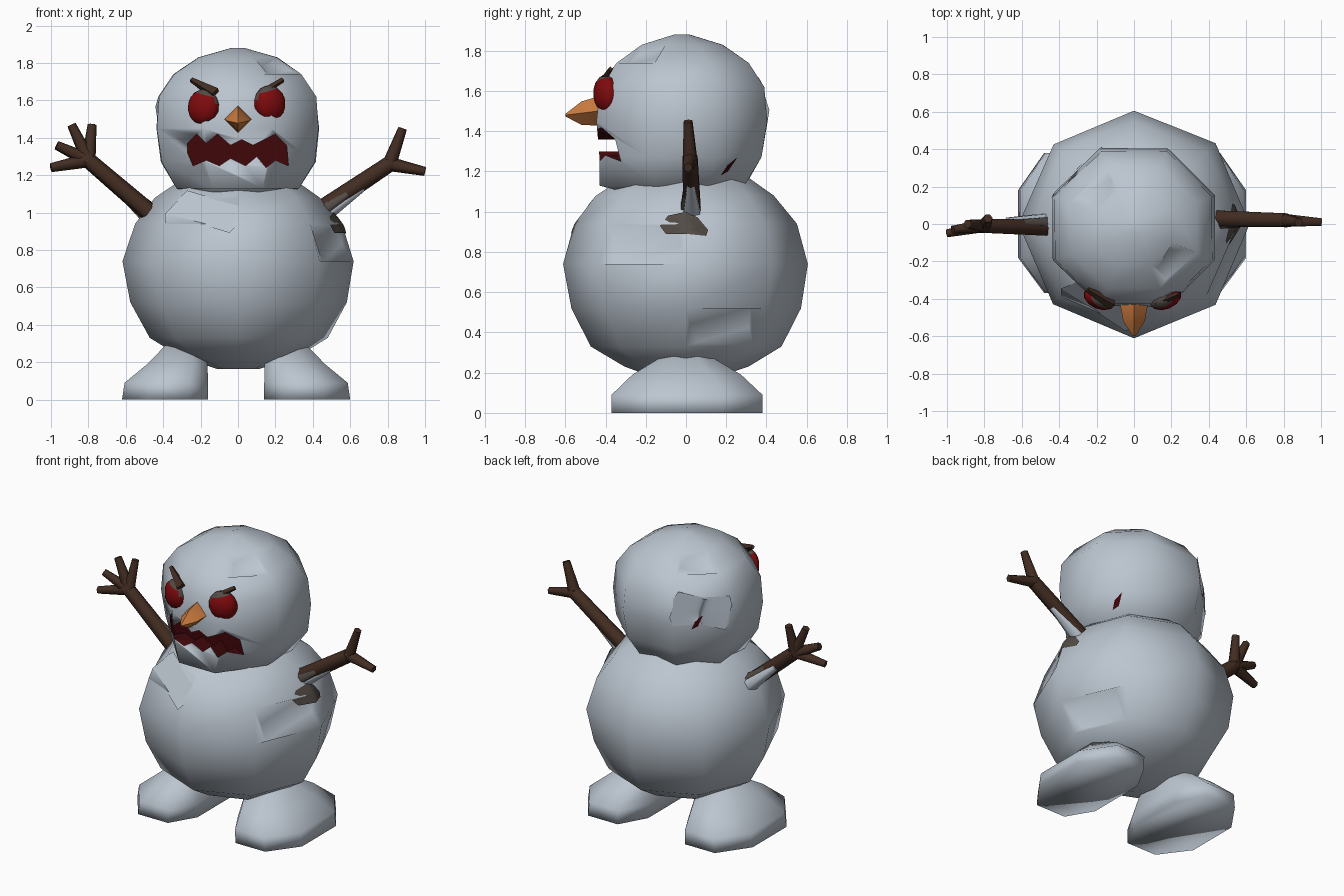
import bpy, bmesh, math, random
from mathutils import Vector, Matrix
from mathutils.bvhtree import BVHTree

random.seed(4)
cube = bpy.data.objects.get("Cube")
if cube:
    bpy.data.objects.remove(cube)


def material(name, rgb):
    m = bpy.data.materials.new(name)
    m.use_nodes = True
    m.diffuse_color = (*rgb, 1)
    bsdf = m.node_tree.nodes["Principled BSDF"]
    bsdf.inputs["Base Color"].default_value = (*rgb, 1)
    bsdf.inputs["Roughness"].default_value = 0.8
    return m


snow = material("snow", (0.50, 0.56, 0.63))
bark = material("bark", (0.055, 0.026, 0.016))
stain = material("dirty snow", (0.085, 0.07, 0.06))
red = material("eye red", (0.22, 0.003, 0.004))
maroon = material("mouth dark red", (0.05, 0.002, 0.003))
orange = material("carrot orange", (0.60, 0.20, 0.05))


def finish(bm, name, mat, angle=60):
    bmesh.ops.recalc_face_normals(bm, faces=bm.faces[:])
    mesh = bpy.data.meshes.new(name)
    bm.to_mesh(mesh)
    bm.free()
    mesh.materials.append(mat)
    ob = bpy.data.objects.new(name, mesh)
    bpy.context.collection.objects.link(ob)
    bpy.ops.object.select_all(action='DESELECT')
    ob.select_set(True)
    bpy.context.view_layer.objects.active = ob
    bpy.ops.object.shade_smooth_by_angle(angle=math.radians(angle))
    return ob


def loft(bm, rings):
    """Skin a stack of equally long point rings and cap both ends."""
    rows = [[bm.verts.new(p) for p in ring] for ring in rings]
    n = len(rows[0])
    for a, b in zip(rows, rows[1:]):
        for i in range(n):
            j = (i + 1) % n
            bm.faces.new((a[i], a[j], b[j], b[i]))
    bm.faces.new(rows[0][::-1])
    bm.faces.new(rows[-1])


def ball(profile, turn, y0, wide, jitter, sides=8):
    rings = []
    for z, r in profile:
        ring = []
        for i in range(sides):
            a = (i + turn) * math.tau / sides
            q = r + random.uniform(-jitter, jitter)
            ring.append((wide * q * math.cos(a), q * math.sin(a) + y0, z))
        rings.append(ring)
    bm = bmesh.new()
    loft(bm, rings)
    return bm


def dent(bm, points, width, depth):
    """Press a crooked hollow into the face nearest each point."""
    for p in points:
        f = min(bm.faces, key=lambda f: (f.calc_center_median() - Vector(p)).length)
        bmesh.ops.inset_individual(bm, faces=[f], thickness=width, depth=-depth)
        spin = Matrix.Rotation(random.choice((-0.3, 0.3)), 3, f.normal)
        bmesh.ops.rotate(bm, verts=f.verts[:], cent=f.calc_center_median(), matrix=spin)


def tube(bm, a, b, r1, r2, sides=6):
    a, b = Vector(a), Vector(b)
    d = b - a
    m = Matrix.Translation((a + b) / 2) @ d.to_track_quat('Z', 'Y').to_matrix().to_4x4()
    bmesh.ops.create_cone(bm, cap_ends=True, segments=sides, radius1=r1, radius2=r2,
                          depth=d.length, matrix=m)


def patch(name, target, center, direction, outline, mat):
    """Thin mark laid on a surface; outline is (sideways, up) around the centre."""
    tree = BVHTree.FromObject(target, bpy.context.evaluated_depsgraph_get())
    d = Vector(direction).normalized()
    side = d.cross(Vector((0, 0, 1))).normalized()
    bm = bmesh.new()

    def drop(u, v):
        p = Vector(center) + side * u + Vector((0, 0, v))
        hit = tree.ray_cast(p - d, d)[0] or p
        return bm.verts.new(hit - d * 0.008)

    hub = drop(0, 0)
    mid = [drop(u / 2, v / 2) for u, v in outline]
    rim = [drop(u, v) for u, v in outline]
    for i in range(len(rim)):
        j = (i + 1) % len(rim)
        bm.faces.new((hub, mid[i], mid[j]))
        bm.faces.new((mid[i], rim[i], rim[j], mid[j]))
    return finish(bm, name, mat)


# Body: a coarse eight-sided snowball with hollows
bm = ball([(0.165, 0.12), (0.23, 0.31), (0.33, 0.47), (0.52, 0.57), (0.74, 0.605),
           (0.94, 0.55), (1.08, 0.44), (1.19, 0.28), (1.22, 0.1)], 0, 0, 1.01, 0.008)
dent(bm, [(-0.18, -0.42, 1.0), (0.45, -0.25, 0.8), (0.45, 0.2, 0.43)], 0.07, 0.018)
body = finish(bm, "body", snow)

# Head: eight-sided, with a heavy jaw at the front
bm = ball([(1.07, 0.2), (1.13, 0.34), (1.27, 0.43), (1.45, 0.455), (1.62, 0.44),
           (1.74, 0.355), (1.83, 0.22), (1.88, 0.04)], 0.5, -0.02, 1.035, 0.006)
for v in bm.verts:
    if v.co.y < -0.2 and 1.1 < v.co.z < 1.5 and abs(v.co.x) < 0.25:
        v.co.y = min(v.co.y, -0.43)
dent(bm, [(-0.3, 0.28, 1.5), (0.27, -0.2, 1.78), (-0.27, 0.18, 1.78)], 0.05, 0.018)
head = finish(bm, "head", snow)

# Jagged mouth hollowed out of the head
mouth = [(-.27, 1.32), (-.27, 1.37), (-.22, 1.42), (-.17, 1.37), (-.11, 1.42), (-.04, 1.36),
         (.02, 1.39), (.08, 1.36), (.12, 1.38), (.2, 1.42), (.26, 1.36), (.27, 1.25), (.2, 1.28),
         (.15, 1.24), (.1, 1.3), (.04, 1.25), (-.04, 1.29), (-.1, 1.25), (-.17, 1.28), (-.24, 1.25)]
bm = bmesh.new()
loft(bm, [[(x, y, z) for x, z in mouth] for y in (-0.6, -0.32)])
cutter = finish(bm, "mouth_cutter", maroon)
cutter.hide_render = True
head.data.materials.append(maroon)
mod = head.modifiers.new("mouth", 'BOOLEAN')
mod.operation, mod.object, mod.solver = 'DIFFERENCE', cutter, 'EXACT'
bpy.context.view_layer.objects.active = head
bpy.ops.object.modifier_apply(modifier=mod.name)
bpy.data.objects.remove(cutter)
for f in head.data.polygons:
    corners = [head.data.vertices[i].co for i in f.vertices]
    inside = all(c.y < -0.31 and abs(c.x) < 0.275 and 1.23 < c.z < 1.43 for c in corners)
    hollow = inside and (f.center.y > -0.325 or abs(f.normal.y) < 0.05)
    f.material_index = 1 if hollow else 0

# Eyes with dirty lids over the top inner part
for s, name, x, z in ((-1, "right", 0.185, 1.565), (1, "left", 0.17, 1.585)):
    bm = bmesh.new()
    bmesh.ops.create_uvsphere(bm, u_segments=12, v_segments=8, radius=1)
    bmesh.ops.transform(bm, verts=bm.verts[:], matrix=Matrix.Translation((s * x, -0.4, z))
                        @ Matrix.Rotation(s * 0.4, 4, 'Z') @ Matrix.Rotation(s * -0.25, 4, 'Y')
                        @ Matrix.Diagonal((0.09, 0.055, 0.095, 1)))
    eye = finish(bm, name + "_eye", red)
    eye.data.materials.append(stain)
    for f in eye.data.polygons:
        c = f.center
        f.material_index = 1 if c.z - z - 0.5 * (s * c.x - x) > 0.062 else 0

# Angry brows, the right one a broad piece of bark
for name, s, outer, thick in (("right_brow", -1, (-0.25, -0.35, 1.71), 0.034),
                              ("left_brow", 1, (0.24, -0.375, 1.71), 0.02)):
    bm = bmesh.new()
    tube(bm, (s * 0.12, -0.425, 1.635), outer, thick, 0.014, 4)
    finish(bm, name, bark, 20)

# Carrot nose, four-sided
bm = bmesh.new()
loft(bm, [[(r * math.cos(i * math.tau / 4), y, z + r * math.sin(i * math.tau / 4)) for i in range(4)]
          for y, r, z in ((-0.38, 0.06, 1.51), (-0.44, 0.072, 1.5), (-0.52, 0.058, 1.49), (-0.6, 0.006, 1.48))])
finish(bm, "nose", orange, 40)

# Stick arms with twig fingers, each with packed snow and a dirty streak
arms = {"right": ((-0.45, -0.02, 0.98), (-0.8, -0.01, 1.28), (0, 0.03, -0.015), (0, 0.02, 0.015),
                  [(-1.0, -0.05, 1.24), (-0.97, -0.03, 1.36), (-0.89, 0.0, 1.47), (-0.78, 0.03, 1.47)]),
        "left": ((0.42, 0.03, 1.0), (0.81, 0.02, 1.26), (0, 0, -0.03), (0, -0.02, -0.01),
                 [(0.88, 0.01, 1.45), (1.0, 0.01, 1.22)])}
for name, (root, wrist, snow_shift, streak_shift, tips) in arms.items():
    root, wrist = Vector(root), Vector(wrist)
    bm = bmesh.new()
    tube(bm, root, wrist, 0.05, 0.043)
    for t in tips:
        tube(bm, wrist - (Vector(t) - wrist) * 0.1, t, 0.04, 0.024)
    finish(bm, name + "_arm", bark)
    for part, shift, end, r, mat in (("_arm_snow", snow_shift, 0.65, 0.055, snow),
                                     ("_arm_streak", streak_shift, 0.5, 0.046, stain)):
        bm = bmesh.new()
        tube(bm, root + Vector(shift), root.lerp(wrist, end) + Vector(shift), r, 0.02)
        finish(bm, name + part, mat)

# Dirty mark below the left arm and gashes at the back of the head
patch("arm_stain", body, (0.5, 0.0, 0.93), (-1, 0, 0),
      [(-0.13, 0.0), (-0.1, -0.04), (0, -0.04), (0.1, -0.05), (0.11, -0.02), (0.06, 0.04),
       (0, 0.07), (-0.09, 0.05)], stain)
for name, x, y, z in (("right_gash", -0.3, 0.3, 1.46), ("left_gash", 0.34, 0.24, 1.22)):
    patch(name, head, (x, y, z), (-x, -y, 0),
          [(-0.04, -0.04), (0.0, -0.02), (0.03, 0.05), (-0.02, 0.01)], maroon)

# Feet: chunky eight-sided blocks, steeper on the inner side
base = [(0.14, -0.2), (0.24, -0.37), (0.46, -0.37), (0.6, -0.18),
        (0.6, 0.18), (0.46, 0.38), (0.24, 0.38), (0.14, 0.2)]
for s, name, shift in ((-1, "right", 0.02), (1, "left", 0.0)):
    bm = bmesh.new()
    loft(bm, [[(s * (px + (x - px) * k + shift), y * ky, z) for x, y in base]
              for z, k, ky, px in ((0, 1, 1, 0.3), (0.09, 0.97, 1, 0.15), (0.19, 0.7, 0.72, 0.15),
                                   (0.29, 0.42, 0.28, 0.2))])
    finish(bm, name + "_foot", snow, 100)
